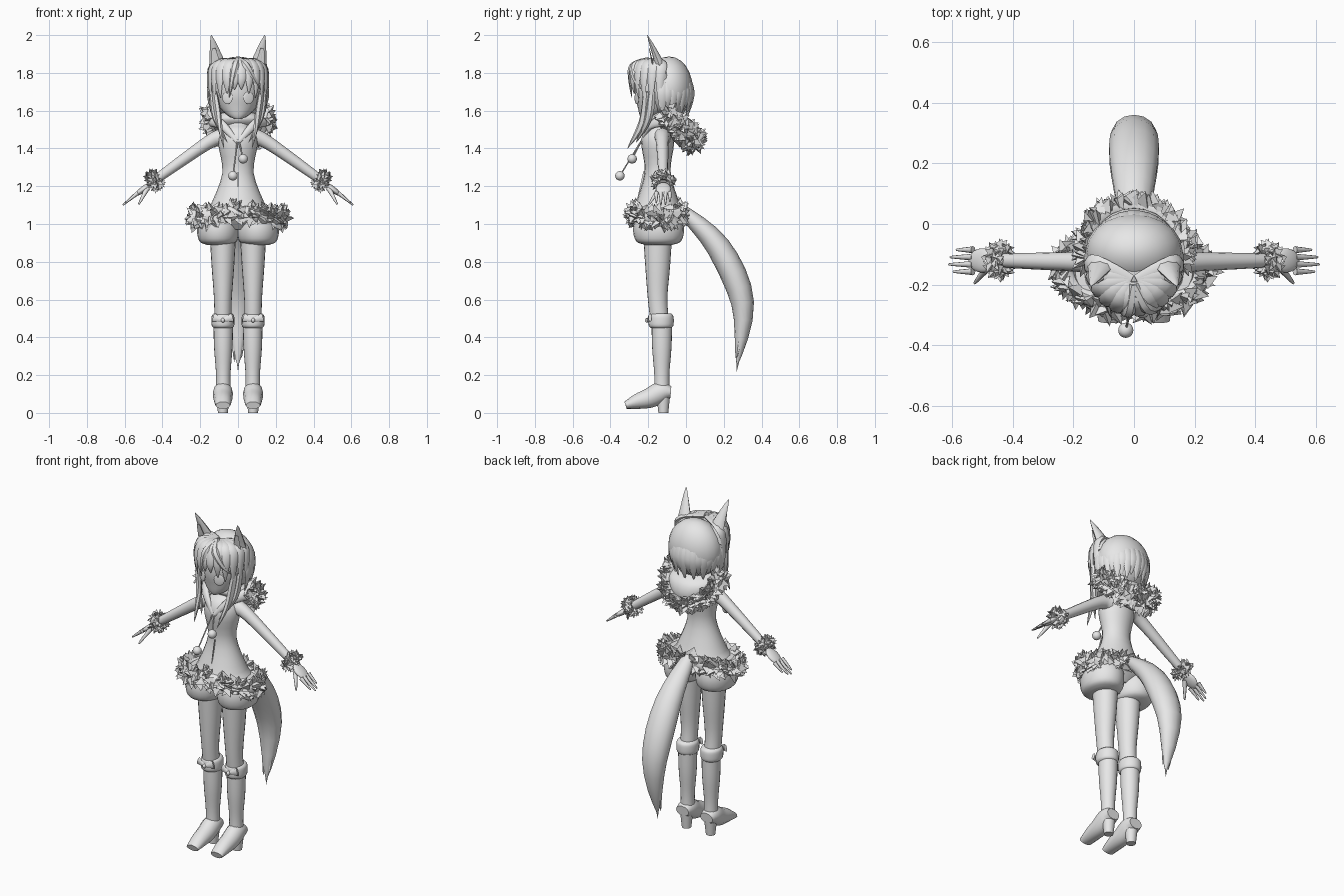
import bpy, bmesh, math, random
from math import sin, cos, pi, tau
from mathutils import Vector, Matrix

random.seed(4)
if "Cube" in bpy.data.objects:
    bpy.data.objects.remove(bpy.data.objects["Cube"], do_unlink=True)

colour = (.8, .8, .8, 1)
grey = bpy.data.materials.new("plain grey")
grey.use_nodes = True
grey.diffuse_color = colour
grey.node_tree.nodes["Principled BSDF"].inputs["Base Color"].default_value = colour

FRONT, UP, SIDE = Vector((0, -1, 0)), Vector((0, 0, 1)), Vector((1, 0, 0))


def away(centre):
    return lambda p: p - Vector(centre)


FROM_HEAD = away((0, -.13, 1.7))


def finish(name, bm, mirror=False):
    bmesh.ops.recalc_face_normals(bm, faces=bm.faces)
    mesh = bpy.data.meshes.new(name)
    bm.to_mesh(mesh)
    bm.free()
    mesh.materials.append(grey)
    ob = bpy.data.objects.new(name, mesh)
    bpy.context.collection.objects.link(ob)
    bpy.ops.object.select_all(action="DESELECT")
    ob.select_set(True)
    bpy.context.view_layer.objects.active = ob
    bpy.ops.object.shade_smooth_by_angle(angle=math.radians(45))
    if mirror:
        ob.modifiers.new("mirror", "MIRROR").use_mirror_merge = False


def spline(ctrl, steps=4):
    """Smooth curve through control tuples of any length."""
    rows, last = [], len(ctrl) - 1
    for i in range(last):
        quad = list(zip(ctrl[max(i - 1, 0)], ctrl[i], ctrl[i + 1], ctrl[min(i + 2, last)]))
        for s in range(steps):
            t = s / steps
            rows.append([b + t * (c - a + t * (2 * a - 5 * b + 4 * c - d + t * (3 * (b - c) + d - a))) / 2
                         for a, b, c, d in quad])
    return rows + [list(ctrl[-1])]


def shaped(points, a, b, rule=lambda f: 1):
    """Smooth path whose half sizes a and b follow a rule along it."""
    path = spline(points)
    sizes = [max(rule(i / (len(path) - 1)), .03) for i in range(len(path))]
    return [(*p, a * s, b * s) for p, s in zip(path, sizes)]


def taper(f):
    return 1 - f * .7


def leaf(f):
    return sin(pi * (.25 + .75 * f))


def frames(rows, out, level=False):
    """Position, half sizes and cross axes along a path."""
    pts = [Vector(r[:3]) for r in rows]
    for i, p in enumerate(pts):
        t = UP if level else (pts[min(i + 1, len(pts) - 1)] - pts[max(i - 1, 0)]).normalized()
        u = t.cross(out(p) if callable(out) else out).normalized()
        yield p, rows[i][3], rows[i][4], u, u.cross(t), t


def tube(bm, rows, out=FRONT, sides=12, level=False):
    rings = []
    for p, a, b, u, v, t in frames(rows, out, level):
        angles = [tau * k / sides for k in range(sides)]
        rings.append([bm.verts.new(p + u * a * cos(w) + v * b * sin(w)) for w in angles])
    for r, q in zip(rings, rings[1:]):
        for k in range(sides):
            j = (k + 1) % sides
            bm.faces.new((r[k], r[j], q[j], q[k]))
    bm.faces.new(rings[0])
    bm.faces.new(rings[-1])


def column(bm, x, y, depth, profile):
    """Upright body of level rings, given as height, half width and shift in y."""
    ctrl = [(x, y + sum(shift), z, a, a * depth) for z, a, *shift in profile]
    tube(bm, spline(ctrl), sides=20, level=True)


def ball(bm, at, size, turn=0, axis="Z"):
    m = Matrix.Translation(at) @ Matrix.Rotation(turn, 4, axis) @ Matrix.Diagonal((*size, 1))
    bmesh.ops.create_uvsphere(bm, u_segments=20, v_segments=12, radius=1, matrix=m)


def fur(name, path, centre, a, b, per, length, mirror=False):
    """Padded band covered with pointed tufts."""
    bm = bmesh.new()
    rows = [(*p, a, b) for p in path]
    tube(bm, rows, away(centre), sides=10)
    for p, a, b, u, v, t in frames(rows, away(centre)):
        for k in range(per):
            w = random.uniform(-1.5, 1.5)
            base = p + u * a * sin(w) * .9 + v * b * cos(w) * .8
            d = (u * sin(w) + v * cos(w) * .7 + t * random.uniform(-1, 1)).normalized()
            x = d.orthogonal().normalized()
            y = d.cross(x)
            size = length * random.uniform(.7, 1.2)
            corners = [tau * k / 3 for k in range(3)]
            foot = [bm.verts.new(base + (x * cos(g) + y * sin(g)) * size * .55) for g in corners]
            tip = bm.verts.new(base + d * size)
            for i in range(3):
                bm.faces.new((foot[i - 1], foot[i], tip))
    finish(name, bm, mirror)


# Torso with neck and front seam
bm = bmesh.new()
column(bm, 0, -.15, .83, [(.97, .09), (1.05, .17), (1.1, .145), (1.27, .083), (1.43, .105), (1.5, .08),
                          (1.54, .04, .01), (1.62, .035, .01)])
finish("torso", bm)
bm = bmesh.new()
tube(bm, shaped([(0, -.26, 1.1), (0, -.22, 1.28)], .003, .006), sides=6)
finish("front_seam", bm)

# Puffed shorts
bm = bmesh.new()
column(bm, .105, -.145, 1.2, [(.89, .06), (.91, .1), (.98, .112), (1.07, .09)])
finish("shorts", bm, True)

# Fur band round the hips, lifted at the middle
turns = [tau * i / 48 for i in range(49)]
fur("hip_fur", [(.225 * sin(w), -.15 - .12 * cos(w), 1.035 + .025 * cos(w) ** 6) for w in turns],
    (0, -.15, 1.035), .04, .03, 6, .045)

# Legs
bm = bmesh.new()
column(bm, .08, -.15, 1.1, [(.45, .045, .015), (.6, .047), (.78, .06), (.95, .07)])
finish("legs", bm, True)

# Boots: shaft, heel and foot
bm = bmesh.new()
column(bm, .078, -.128, 1.05, [(.09, .04), (.2, .038), (.35, .049), (.5, .052)])
column(bm, .08, -.12, 1, [(0, .026), (.1, .037)])
sole = [(-.08, .11, .03), (-.13, .11, .055), (-.19, .08, .053), (-.26, .06, .04), (-.32, .04, .02)]
tube(bm, spline([(.08, y, z, .03 + b * .4, b) for y, z, b in sole]), UP)
finish("boots", bm, True)
bm = bmesh.new()
column(bm, .08, -.132, 1.1, [(.45, .05), (.465, .06), (.51, .06), (.525, .05)])
finish("boot_cuffs", bm, True)
bm = bmesh.new()
for s in (-1, 1):
    tube(bm, shaped([(.08, -.205, .49), (.08 + s * .05, -.19, .505)], .024, .01, lambda f: .3 + f * .7), sides=6)
ball(bm, (.08, -.206, .49), (.01, .012, .012))
finish("boot_bows", bm, True)

# Arms and hands
bm = bmesh.new()
tube(bm, shaped([(.08, -.125, 1.46), (.16, -.125, 1.43), (.45, -.12, 1.225)], .048, .046, lambda f: 1 - f * .52))
finish("arms", bm, True)
bm = bmesh.new()
ball(bm, (.5, -.12, 1.185), (.055, .04, .016), .65, "Y")
for i, reach in enumerate((.05, .07, .075, .06)):
    y = -.085 - i * .024
    tube(bm, shaped([(.53, y, 1.165), (.535 + reach, y, 1.16 - reach * .8)], .012, .012, taper), sides=8)
tube(bm, shaped([(.48, -.14, 1.19), (.525, -.195, 1.105)], .015, .015, taper), sides=8)
finish("hands", bm, True)

# Wrist fur
wrist, across = Vector((.443, -.12, 1.23)), Vector((.57, 0, .82))
turns = [tau * i / 20 for i in range(21)]
fur("wrist_fur", [wrist + across * .03 * cos(w) + FRONT * .035 * sin(w) for w in turns],
    wrist, .026, .018, 4, .026, True)

# Hood, its lapels and its fur rim
bm = bmesh.new()
column(bm, 0, -.08, .75, [(1.4, .03, .08), (1.48, .11, .05), (1.55, .145), (1.59, .08, -.03)])
finish("hood", bm)
bm = bmesh.new()
tube(bm, shaped([(.14, -.1, 1.55), (.08, -.19, 1.52), (0, -.235, 1.43)], .036, .024, taper))
finish("hood_lapels", bm, True)
turns = [i * .11 for i in range(-16, 17)]
fur("hood_fur", [(.15 * sin(w), -.085 + .13 * cos(w), 1.565 - .13 * cos(w)) for w in turns],
    (0, -.1, 1.56), .045, .028, 7, .045)

# Hood strings with round ends
bm = bmesh.new()
for end in ((-.027, -.35, 1.255), (.027, -.285, 1.345)):
    tube(bm, shaped([(0, -.225, 1.46), end], .004, .004), sides=6)
    ball(bm, end, (.025, .025, .025))
finish("hood_strings", bm)

# Head and eyes
bm = bmesh.new()
column(bm, 0, -.15, 1, [(1.555, .015, -.07), (1.575, .055, -.04), (1.62, .096, -.01), (1.7, .122), (1.8, .11),
                        (1.86, .04)])
finish("head", bm)
bm = bmesh.new()
ball(bm, (.056, -.26, 1.668), (.03, .005, .033), .4)
finish("eyes", bm, True)


def around(w, r, z):
    """Point on the hair outline; w is measured from the front."""
    return r * .155 * sin(w), -.13 - r * .165 * cos(w), z


# Hair: rounded back with hanging ends
bm = bmesh.new()
ball(bm, (0, -.09, 1.72), (.16, .125, .167))
finish("hair_back", bm)
bm = bmesh.new()
for i in range(9):
    w = 1.6 + i * .19
    path = [around(w, .92, 1.76), around(w, 1, 1.68), around(w, .85, 1.57 + .03 * (i % 2))]
    tube(bm, shaped(path, .03, .012, leaf), FROM_HEAD, sides=6)
finish("hair_ends", bm, True)

# Fringe fanning out from the parting, and long side locks
bm = bmesh.new()
for i in range(6):
    w = .12 + i * .28
    path = [(.01, -.19, 1.865), around(w, .8, 1.85), around(w, 1, 1.77), around(w, .95, 1.71 - i * .023)]
    tube(bm, shaped(path, .034, .016, leaf), FROM_HEAD, sides=6)
for path in ([(.125, -.21, 1.7), (.1, -.23, 1.54), (.075, -.31, 1.4)],
             [(.14, -.18, 1.7), (.12, -.2, 1.56), (.055, -.265, 1.43)]):
    tube(bm, shaped(path, .023, .016, leaf), FROM_HEAD, sides=6)
finish("hair_fringe", bm, True)
bm = bmesh.new()
for w, low in ((.6, 1.71), (-.2, 1.67)):
    path = [(0, -.2, 1.875), around(w / 2, .95, 1.84), around(w, 1.02, 1.76), around(w * 1.5, 1, low)]
    tube(bm, shaped(path, .02, .014, leaf), FROM_HEAD, sides=6)
finish("parting_locks", bm)

# Ears with tufts inside
bm = bmesh.new()
ear = [(.1, -.12, 1.77), (.112, -.145, 1.86), (.142, -.205, 2)]
tube(bm, shaped(ear, .06, .035, lambda f: 1 - f ** 1.6), sides=8)
for x in (-.02, 0, .02):
    tube(bm, shaped([(.11 + x, -.165, 1.8), (.128 + x * .3, -.195, 1.93)], .014, .006, taper), sides=5)
finish("ears", bm, True)

# Tail with split tip
bm = bmesh.new()
path = [(0, -.03, 1.08), (0, .17, .88), (0, .3, .58), (0, .27, .25)]
tube(bm, shaped(path, .07, .084, lambda f: sin(pi * (.14 + .86 * f ** 1.2))), SIDE, sides=14)
for x, z in ((0, .22), (.02, .29), (-.02, .27)):
    tube(bm, shaped([(x, .29, .4), (x, .268, z)], .022, .022, lambda f: 1 - f), SIDE, sides=6)
finish("tail", bm)
